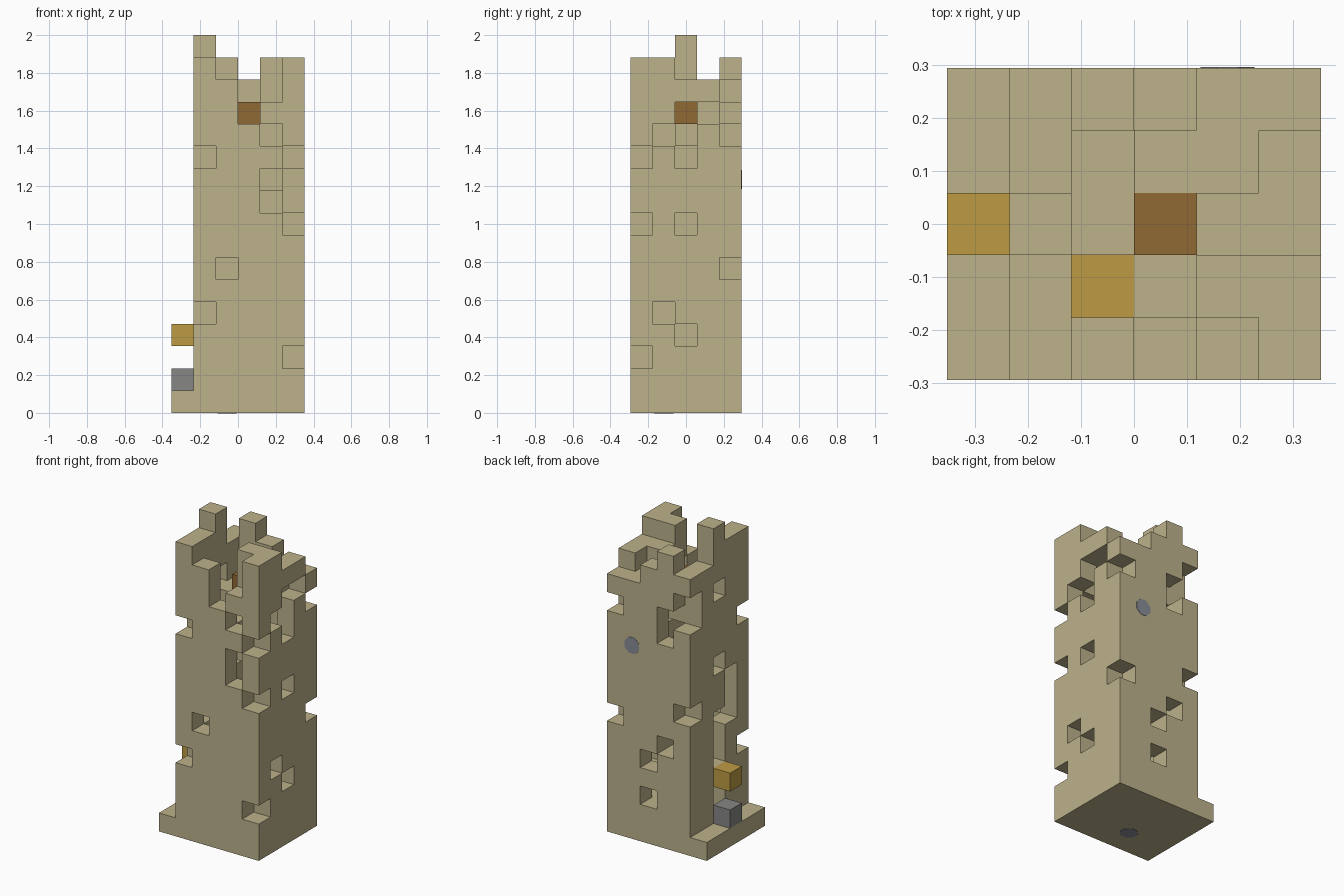
import bpy, bmesh, math
from mathutils import Matrix, Vector

if "Cube" in bpy.data.objects:
    bpy.data.objects.remove(bpy.data.objects["Cube"])

U = 2 / 17                      # block edge
ORIGIN = Vector((-3 * U, -2.5 * U, 0))


def material(name, rgb):
    m = bpy.data.materials.new(name)
    m.use_nodes = True
    m.diffuse_color = (*rgb, 1)
    m.node_tree.nodes["Principled BSDF"].inputs["Base Color"].default_value = (*rgb, 1)
    return m


STONE = material("sandstone", (0.51, 0.445, 0.26))
GOLD = material("gold", (0.51, 0.33, 0.058))
WOOD = material("brown wood", (0.28, 0.138, 0.034))
GREY = material("grey", (0.24, 0.24, 0.235))
SLATE = material("blue grey", (0.25, 0.265, 0.31))


def finish(name, bm, mat):
    me = bpy.data.meshes.new(name)
    bm.to_mesh(me)
    bm.free()
    me.materials.append(mat)
    ob = bpy.data.objects.new(name, me)
    bpy.context.collection.objects.link(ob)
    return ob


def build_blocks(name, cells, mat):
    """One shell around a set of grid cells, without the faces between them."""
    bm = bmesh.new()
    verts = {}

    def vert(p):
        key = tuple(p)
        if key not in verts:
            verts[key] = bm.verts.new(ORIGIN + Vector(p) * U)
        return verts[key]

    for c in cells:
        for axis in range(3):
            for side in (0, 1):
                n = list(c)
                n[axis] += 2 * side - 1
                if tuple(n) in cells:
                    continue
                a, b = (axis + 1) % 3, (axis + 2) % 3
                loop = []
                for da, db in ((0, 0), (1, 0), (1, 1), (0, 1)):
                    p = list(c)
                    p[axis] += side
                    p[a] += da
                    p[b] += db
                    loop.append(vert(p))
                bm.faces.new(loop if side else loop[::-1])
    bmesh.ops.dissolve_limit(bm, angle_limit=0.01, verts=bm.verts, edges=bm.edges)
    return finish(name, bm, mat)


# Base slab
base = {(x, y, 0) for x in range(6) for y in range(5)}

# Ragged wall tops: height of each column around the ring
height = {(1, 0): 16, (2, 0): 15, (3, 0): 13, (4, 0): 14, (5, 0): 16,
          (5, 1): 16, (5, 2): 15, (5, 3): 15, (5, 4): 14, (4, 4): 14,
          (3, 4): 15, (2, 4): 16, (1, 4): 15, (1, 3): 15, (1, 2): 17, (1, 1): 16}
walls = {(x, y, z) for (x, y), h in height.items() for z in range(1, h)}

# Missing blocks: column -> levels
gaps = {(5, 0): (2, 8, 11), (1, 0): (4, 11), (2, 0): (6,), (4, 0): (9, 10, 12),
        (5, 1): (4, 12), (5, 2): (3, 8, 11, 12, 13), (5, 3): (13,), (5, 4): (6, 12),
        (3, 4): (2, 4), (2, 4): (5, 11, 12), (1, 4): (7, 12, 13),
        (1, 2): (1, 2, 4, 5, 6, 9, 13), (1, 1): (6, 7, 8)}
walls -= {(x, y, z) for (x, y), levels in gaps.items() for z in levels}

# Spiral stair: two cells per level, repeating every four levels
turn = [((2, 3), (2, 2)), ((4, 3), (3, 3)), ((4, 1), (4, 2)), ((2, 1), (3, 1))]
stair = {(x, y, z) for z in range(1, 15) for x, y in turn[z % 4]}
stair.add((4, 1, 15))
lamp = (2, 1, 11)
stair.discard(lamp)

build_blocks("tower", base | walls | stair, STONE)
build_blocks("stair_lamp", {lamp}, GOLD)
build_blocks("door_lamp", {(0, 2, 3)}, GOLD)
build_blocks("door_step", {(0, 2, 1)}, GREY)
build_blocks("chest", {(3, 2, 13)}, WOOD)


# Thin eight-sided plates on the back wall and underside
def plate(name, cell, rotation):
    bm = bmesh.new()
    bmesh.ops.create_cone(bm, cap_ends=True, segments=8, radius1=0.055, radius2=0.055, depth=0.004,
                          matrix=Matrix.Translation(ORIGIN + Vector(cell) * U)
                          @ rotation @ Matrix.Rotation(math.pi / 8, 4, 'Z'))
    finish(name, bm, SLATE)


plate("back_plate", (4.5, 5, 10.5), Matrix.Rotation(math.pi / 2, 4, 'X'))
plate("base_plate", (2.5, 1.5, 0), Matrix.Identity(4))
